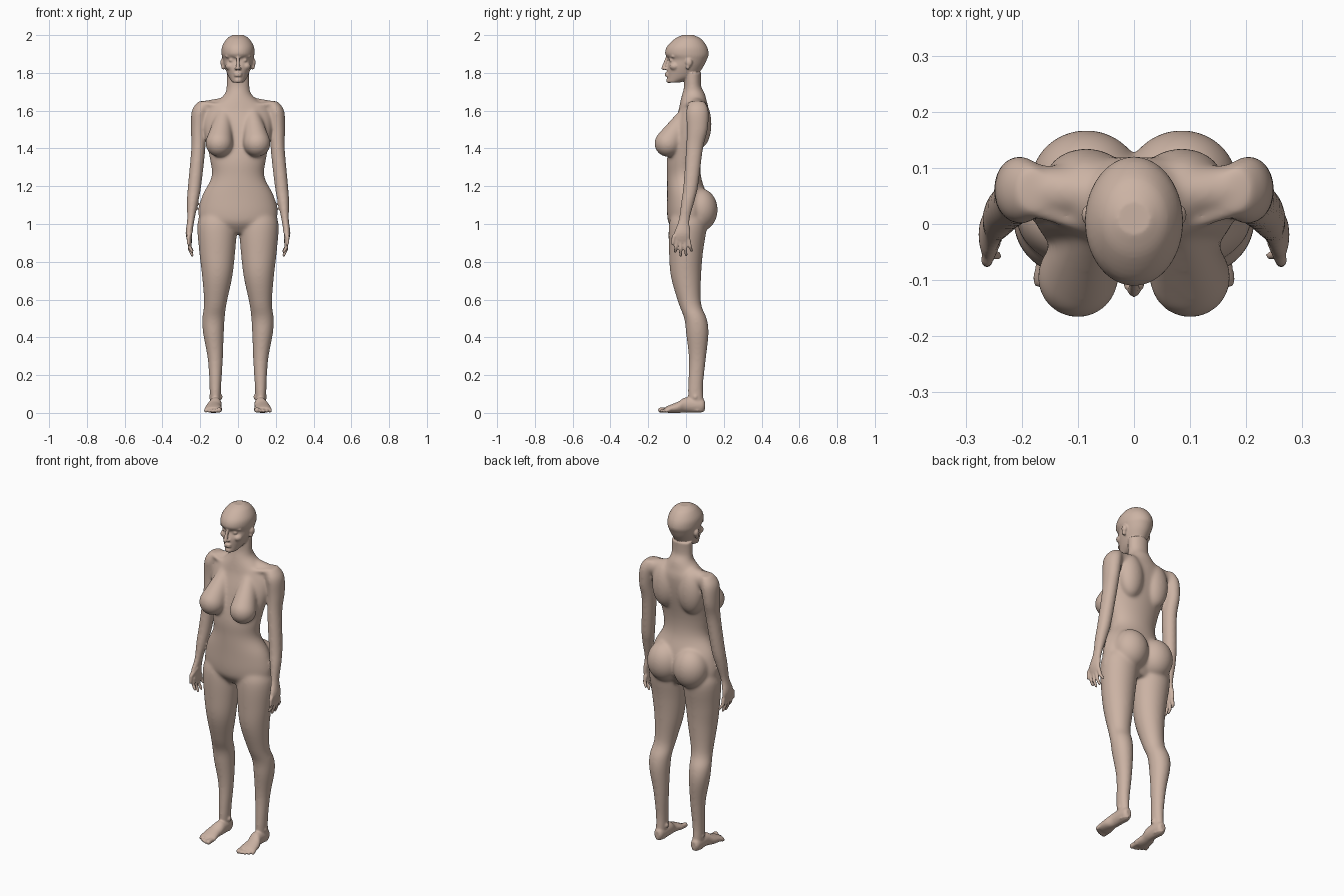
import bpy
import bmesh
import math
from mathutils import Matrix, Vector

default_cube = bpy.data.objects.get("Cube")
if default_cube:
    bpy.data.objects.remove(default_cube, do_unlink=True)

bm = bmesh.new()


def sphere_directions(count):
    """Evenly spread unit vectors, used for rounded ends."""
    golden_angle = math.pi * (3 - math.sqrt(5))
    directions = []
    for index in range(count):
        height = 1 - (2 * index + 1) / count
        radius = math.sqrt(1 - height * height)
        angle = index * golden_angle
        directions.append(Vector((radius * math.cos(angle), radius * math.sin(angle), height)))
    return directions


DIRECTIONS = sphere_directions(140)


def spline(before, start, end, after, t):
    """Smooth interpolation between the start and end rings."""
    return [
        q + t / 2 * (r - p + t * (2 * p - 5 * q + 4 * r - s + t * (3 * (q - r) + s - p)))
        for p, q, r, s in zip(before, start, end, after)
    ]


def loft(rings, side=1, along_y=False, segments=40, steps=4):
    """Skin over ellipses given as (x, y, z, half width, half depth)."""
    last = len(rings) - 1
    smooth_rings = []
    for index in range(last):
        around = [rings[max(0, min(last, index + offset))] for offset in (-1, 0, 1, 2)]
        smooth_rings += [spline(*around, step / steps) for step in range(steps)]
    smooth_rings.append(rings[last])
    loops = []
    for x, y, z, width, depth in smooth_rings:
        loop = []
        for index in range(segments):
            angle = math.tau * index / segments
            across, along = width * math.cos(angle), depth * math.sin(angle)
            offset = (across, 0, along) if along_y else (across, along, 0)
            point = Vector((x, y, z)) + Vector(offset)
            point.x *= side
            loop.append(bm.verts.new(point))
        loops.append(loop)
    for lower, upper in zip(loops, loops[1:]):
        for index in range(segments):
            following = (index + 1) % segments
            bm.faces.new((lower[index], lower[following], upper[following], upper[index]))
    bm.faces.new(loops[0])
    bm.faces.new(loops[-1])


def centred_loft(sections):
    """Loft on the middle plane from (height, front, back, half width)."""
    loft([
        (0, (front + back) / 2, height, width, (back - front) / 2)
        for height, front, back, width in sections.values()
    ])


def taper(start, start_radius, end, end_radius, side=1):
    """Rounded rod with a different radius at each end."""
    verts = []
    for (x, y, z), radius in ((start, start_radius), (end, end_radius)):
        center = Vector((side * x, y, z))
        verts += [bm.verts.new(center + radius * direction) for direction in DIRECTIONS]
    bmesh.ops.convex_hull(bm, input=verts)


def ellipsoid(center, radii, side=1):
    x, y, z = center
    matrix = Matrix.Translation((side * x, y, z)) @ Matrix.Diagonal((*radii, 1))
    bmesh.ops.create_uvsphere(bm, u_segments=32, v_segments=20, radius=1, matrix=matrix)


# Trunk and neck, from the bottom up
centred_loft({
    "crotch": (.95, -.05, .07, .08),
    "lower hips": (1, -.09, .1, .18),
    "hips": (1.05, -.1, .12, .21),
    "upper hips": (1.15, -.1, .11, .19),
    "waist": (1.25, -.1, .08, .14),
    "ribs": (1.35, -.1, .08, .15),
    "chest": (1.5, -.07, .11, .18),
    "armpits": (1.6, -.04, .12, .17),
    "shoulders": (1.65, -.03, .11, .11),
    "neck base": (1.69, -.02, .1, .07),
    "neck": (1.73, -.01, .08, .06),
    "skull base": (1.8, -.01, .08, .06),
})

# Head, from the chin up
centred_loft({
    "chin": (1.75, -.1, -.03, .03),
    "jaw": (1.78, -.1, .05, .05),
    "cheeks": (1.83, -.1, .09, .07),
    "eye line": (1.87, -.09, .11, .08),
    "forehead": (1.9, -.11, .12, .087),
    "temples": (1.94, -.1, .11, .084),
    "crown": (1.98, -.06, .08, .06),
    "top": (2, -.02, .04, .03),
})

# Nose, lips and chin
taper((0, -.1, 1.88), .008, (0, -.12, 1.825), .011)
for lip_height in (1.786, 1.797):
    ellipsoid((0, -.098, lip_height), (.022, .014, .006))
ellipsoid((0, -.09, 1.76), (.02, .015, .015))

LEG = {
    "hip joint": (.1, .01, 1.08, .08, .07),
    "upper thigh": (.11, .01, 1, .105, .1),
    "thigh": (.11, 0, .85, .095, .09),
    "lower thigh": (.11, 0, .72, .08, .08),
    "knee": (.12, .02, .58, .06, .06),
    "upper calf": (.13, .05, .5, .06, .06),
    "calf": (.13, .06, .42, .055, .06),
    "shin": (.12, .06, .28, .04, .045),
    "ankle": (.12, .05, .12, .03, .04),
    "sole": (.12, .06, .01, .025, .04),
}
FOOT = {
    "heel end": (.12, .1, .04, .015, .02),
    "heel": (.12, .08, .04, .028, .038),
    "instep": (.12, 0, .042, .034, .04),
    "arch": (.13, -.04, .03, .04, .03),
    "ball": (.13, -.09, .02, .047, .02),
    "toe roots": (.13, -.11, .017, .043, .013),
}
ARM = {
    "shoulder top": (.18, .06, 1.65, .03, .04),
    "shoulder": (.2, .06, 1.6, .045, .06),
    "upper arm": (.21, .06, 1.5, .04, .056),
    "lower biceps": (.21, .045, 1.4, .038, .046),
    "elbow": (.23, .025, 1.2, .036, .04),
    "forearm": (.24, .01, 1.12, .031, .036),
    "wrist": (.25, -.01, 1.02, .02, .03),
    "palm": (.26, -.02, .95, .017, .043),
    "knuckles": (.255, -.02, .9, .011, .04),
}

for side in (1, -1):
    # Limbs
    loft(list(LEG.values()), side)
    loft(list(FOOT.values()), side, along_y=True)
    loft(list(ARM.values()), side)

    # Toes, longest on the inner edge
    for toe in range(5):
        x = .1 + .0175 * toe
        size = .01 if toe else .014
        tip = (x, .002 * toe * toe - .135, size + .001)
        taper((x, -.09, .017), size, tip, size, side)

    # Fingers fan out, the middle ones reaching lowest
    for finger in range(4):
        root_y = .021 * finger - .05
        tip = Vector((.242, .029 * finger - .057, .832 + .011 * (finger - 1.4) ** 2))
        middle = (Vector((.27, root_y, .9)) + tip) / 2
        taper((.256, root_y, .915), .0115, middle, .0095, side)
        taper(middle, .0095, tip, .0075, side)

    # Thumb
    thumb_joint = (.262, -.065, .93)
    taper((.252, -.03, .97), .016, thumb_joint, .011, side)
    taper(thumb_joint, .011, (.262, -.07, .895), .008, side)

    # Shoulder yoke, collarbone and shoulder blade
    taper((.05, .055, 1.635), .04, (.18, .06, 1.605), .047, side)
    taper((.02, -.025, 1.62), .012, (.17, .02, 1.635), .012, side)
    ellipsoid((.085, .075, 1.53), (.075, .06, .13), side)

    # Chest and seat
    taper((.075, 0, 1.58), .04, (.1, -.095, 1.427), .073, side)
    ellipsoid((.085, .073, 1.075), (.1, .095, .115), side)

    # Kneecap and ankle bones
    ellipsoid((.116, -.01, .59), (.032, .03, .04), side)
    for ankle_x in (.092, .143):
        ellipsoid((ankle_x, .05, .085), (.01, .013, .015), side)

    # Brow, eye, cheek and nostril
    taper((.014, -.095, 1.89), .008, (.06, -.068, 1.888), .008, side)
    ellipsoid((.034, -.076, 1.867), (.015, .013, .01), side)
    ellipsoid((.042, -.06, 1.835), (.025, .027, .022), side)
    ellipsoid((.012, -.108, 1.822), (.008, .01, .007), side)

    # Ear and earlobe
    ellipsoid((.081, .016, 1.855), (.013, .018, .022), side)
    ellipsoid((.078, .01, 1.833), (.012, .011, .016), side)

bmesh.ops.recalc_face_normals(bm, faces=bm.faces)
parts = bpy.data.meshes.new("body_parts")
bm.to_mesh(parts)
bm.free()
body = bpy.data.objects.new("body", parts)
bpy.context.collection.objects.link(body)

# Fuse all parts into one skin
remesh = body.modifiers.new("fuse", "REMESH")
remesh.mode = "VOXEL"
remesh.voxel_size = .005
graph = bpy.context.evaluated_depsgraph_get()
skin_mesh = bpy.data.meshes.new_from_object(body.evaluated_get(graph))
body.modifiers.clear()
body.data = skin_mesh
bpy.data.meshes.remove(parts)
skin_mesh.name = "body"
skin_mesh.shade_smooth()


def softness(point):
    """Full on trunk and limbs, fading out at the head, hands and feet."""
    weight = min((1.75 - point.z) / .05, (point.z - .09) / .06)
    if abs(point.x) > .215:
        weight = min(weight, (point.z - .98) / .05)
    return max(0, min(1, weight))


# Blend the joins, keeping the small features crisp
soft_areas = body.vertex_groups.new(name="soft_areas")
for vertex in skin_mesh.vertices:
    soft_areas.add([vertex.index], softness(vertex.co), "REPLACE")
polish = body.modifiers.new("polish", "SMOOTH")
polish.iterations = 3
blend = body.modifiers.new("blend", "SMOOTH")
blend.iterations = 50
blend.vertex_group = soft_areas.name

# Skin colour
skin = bpy.data.materials.new("warm_beige")
skin.use_nodes = True
colour = (.6, .45, .37, 1)
skin.diffuse_color = colour
skin.node_tree.nodes["Principled BSDF"].inputs["Base Color"].default_value = colour
skin_mesh.materials.clear()
skin_mesh.materials.append(skin)
